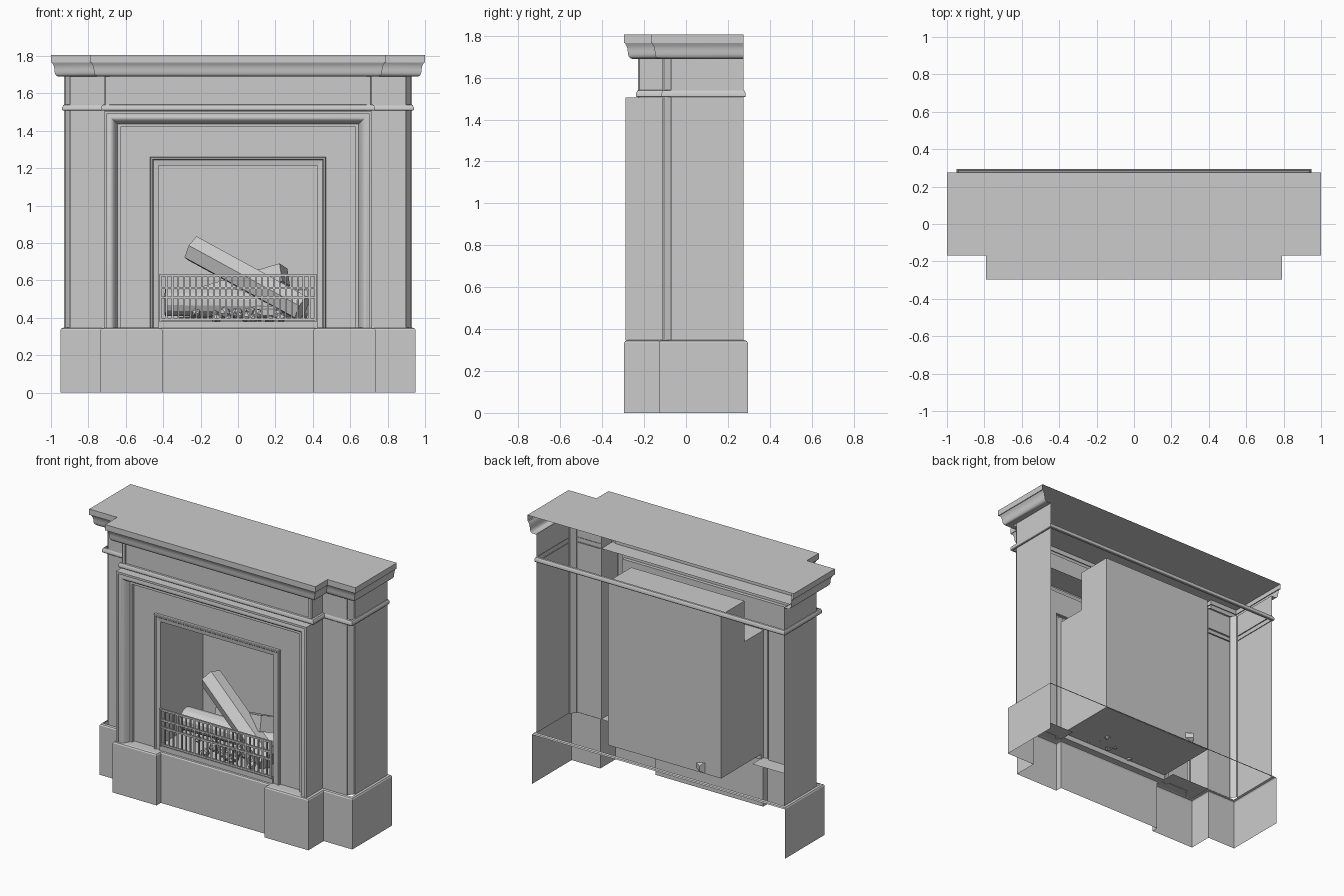
import bpy, bmesh, math, random
from mathutils import Vector, Matrix

if "Cube" in bpy.data.objects:
    bpy.data.objects.remove(bpy.data.objects["Cube"])

random.seed(4)


def make(name, verts, faces, smooth=False):
    me = bpy.data.meshes.new(name)
    me.from_pydata(verts, [], faces)
    me.update()
    ob = bpy.data.objects.new(name, me)
    bpy.context.collection.objects.link(ob)
    if smooth:
        bpy.ops.object.select_all(action='DESELECT')
        ob.select_set(True)
        bpy.context.view_layer.objects.active = ob
        bpy.ops.object.shade_smooth_by_angle(angle=math.radians(35))
    return ob


def mirrored(half):
    return half + [(-x, y) for x, y in reversed(half)]


def offset_path(path, d, closed=False):
    """Offset a 2D path to its left with mitred corners."""
    pts = [Vector(p) for p in path]
    n, out = len(pts), []
    for i, p in enumerate(pts):
        dirs = []
        if closed or i > 0:
            dirs.append((p - pts[i - 1]).normalized())
        if closed or i < n - 1:
            dirs.append((pts[(i + 1) % n] - p).normalized())
        norms = [Vector((-t.y, t.x)) for t in dirs]
        if len(norms) == 2:
            m = (norms[0] + norms[1]) / (1 + norms[0].dot(norms[1]))
        else:
            m = norms[0]
        out.append(p + m * d)
    return out


def sweep(name, profile, path, closed=False, upright=False, smooth=False, cap=False):
    """Sweep (offset, level) profile along a plan path, or an x-z path if upright."""
    n, verts, faces = len(path), [], []
    for d, w in profile:
        for p in offset_path(path, d, closed):
            verts.append((p.x, w, p.y) if upright else (p.x, p.y, w))
    for j in range(len(profile) - 1):
        for i in range(n if closed else n - 1):
            k = (i + 1) % n
            f = (j * n + i, (j + 1) * n + i, (j + 1) * n + k, j * n + k)
            faces.append(f[::-1] if upright else f)
    if cap:
        top = (len(profile) - 1) * n
        faces.append(tuple(range(top + n - 1, top - 1, -1)))
    return make(name, verts, faces, smooth)


def box(name, lo, hi):
    bm = bmesh.new()
    bmesh.ops.create_cube(bm, size=1)
    for v in bm.verts:
        v.co = [lo[i] if v.co[i] < 0 else hi[i] for i in range(3)]
    me = bpy.data.meshes.new(name)
    bm.to_mesh(me)
    bm.free()
    ob = bpy.data.objects.new(name, me)
    bpy.context.collection.objects.link(ob)
    return ob


def log(name, a, b, r, sides, roll=0.0):
    a, b = Vector(a), Vector(b)
    bm = bmesh.new()
    rot = (b - a).to_track_quat('Z', 'Y').to_matrix().to_4x4()
    bmesh.ops.create_cone(bm, cap_ends=True, segments=sides, radius1=r, radius2=r,
                          depth=(b - a).length,
                          matrix=Matrix.Translation((a + b) / 2) @ rot @ Matrix.Rotation(roll, 4, 'Z'))
    me = bpy.data.meshes.new(name)
    bm.to_mesh(me)
    bm.free()
    ob = bpy.data.objects.new(name, me)
    bpy.context.collection.objects.link(ob)


# Plinth: open-backed walls, lip running all round, caps under the surround
base = mirrored([(.95, .295), (.95, -.13), (.735, -.13), (.735, -.295), (.405, -.295), (.405, -.25)])
sweep("plinth_walls", [(0, 0), (0, .335)], base)
sweep("plinth_lip", [(0, .335), (-.005, .343), (-.018, .347)], base, closed=True)


def plate(name, x0, x1, y0, y1, z):
    make(name, [(x0, y0, z), (x1, y0, z), (x1, y1, z), (x0, y1, z)], [(0, 1, 2, 3)])


plate("plinth_top_right", .42, .72, -.28, -.11, .347)
plate("plinth_top_left", -.72, -.42, -.28, -.11, .347)
plate("plinth_top_middle", -.425, .425, -.235, -.2, .347)

# Side wings with chamfered corners, and the frieze above
wing = [(.93, .275), (.93, -.071), (.922, -.071), (.897, -.105), (.897, -.113), (.715, -.113)]
sweep("wing_right", [(0, .345), (0, 1.515)], wing)
sweep("wing_left", [(0, .345), (0, 1.515)], [(-x, y) for x, y in reversed(wing)])
sweep("frieze", [(0, 1.505), (0, 1.695)], mirrored(wing + [(.715, -.222), (.708, -.23), (.687, -.23), (.687, -.222)]))

# Waist band, closed round the back
shelf = [(.93, .275), (.93, -.108), (.722, -.108), (.722, -.228)]
sweep("waist_band", [(-.005, 1.507), (.007, 1.507), (.01, 1.511), (.01, 1.526), (.007, 1.531),
                     (.004, 1.538), (-.005, 1.541)], mirrored(shelf), closed=True, smooth=True)

# Crown moulding and mantel shelf
crown_path = mirrored([(.935, .275), (.935, -.103), (.725, -.103), (.725, -.232)])
sweep("crown_moulding", [(-.005, 1.69), (.024, 1.69), (.034, 1.693), (.041, 1.70), (.045, 1.711),
                         (.046, 1.725), (.048, 1.74), (.053, 1.754), (.058, 1.762), (.06, 1.766)],
      crown_path, smooth=True)
sweep("mantel_shelf", [(.055, 1.766), (.065, 1.766), (.065, 1.805)], crown_path, cap=True)

# Moulded surround and flat panel, swept up, over and down
arch = [(.715, .345), (.715, 1.505), (-.715, 1.505), (-.715, .345)]
sweep("surround_moulding", [(0, -.113), (0, -.288), (.014, -.288), (.014, -.279), (.02, -.279),
                            (.028, -.284), (.037, -.284), (.046, -.279), (.055, -.268), (.062, -.254),
                            (.068, -.243), (.07, -.238), (.086, -.238), (.086, -.215)],
      arch, upright=True, smooth=True)
sweep("surround_panel", [(.086, -.215), (.245, -.215)], arch, upright=True)
sweep("opening_trim", [(.245, -.215), (.245, -.232), (.249, -.236), (.257, -.236), (.262, -.23),
                       (.29, -.226), (.29, -.205)], arch, upright=True)

# Firebox: open-fronted shell with a raised smoke chamber at the back
sec = [(-.215, .38), (.23, .38), (.23, 1.49), (-.02, 1.49), (-.02, 1.213), (-.215, 1.213)]
n = len(sec)
make("firebox", [(s * .425, y, z) for s in (-1, 1) for y, z in sec],
     [(i, i + n, i + n + 1, i + 1) for i in range(n - 1)]
     + [tuple(range(n)), tuple(range(2 * n - 1, n - 1, -1))])
box("hearth_sill", (-.425, -.236, .345), (.425, -.2, .38))

# Grate: rails, end posts and evenly spaced bars
for i, z in enumerate((.392, .508, .56, .628)):
    box(f"grate_rail_{i}", (-.415, -.243, z - .006), (.415, -.231, z + .006))
for s in (-1, 1):
    box("grate_post", (s * .415 - .006, -.245, .38), (s * .415 + .006, -.229, .634))
for i in range(1, 26):
    x = -.415 + i * .83 / 26
    box(f"grate_bar_{i}", (x - .005, -.241, .386), (x + .005, -.233, .628))

# Logs
log("leaning_log", (-.245, .06, .772), (.345, -.16, .45), .075, 6, .3)
log("round_log", (-.39, .0, .485), (.37, .03, .475), .075, 14)
log("split_log", (-.22, .14, .49), (.25, -.04, .63), .072, 4, .5)
log("small_log", (.22, -.14, .43), (-.3, .235, .42), .035, 6)

# Coals
bm = bmesh.new()
for i in range(34):
    m = Matrix.Translation((random.gauss(.04, .13), random.uniform(-.19, -.06), random.uniform(.395, .435)))
    m = m @ Matrix.Rotation(random.uniform(0, 3), 4, 'X') @ Matrix.Rotation(random.uniform(0, 3), 4, 'Z')
    bmesh.ops.create_icosphere(bm, subdivisions=1, radius=random.uniform(.018, .032), matrix=m)
me = bpy.data.meshes.new("coals")
bm.to_mesh(me)
bm.free()
bpy.context.collection.objects.link(bpy.data.objects.new("coals", me))
